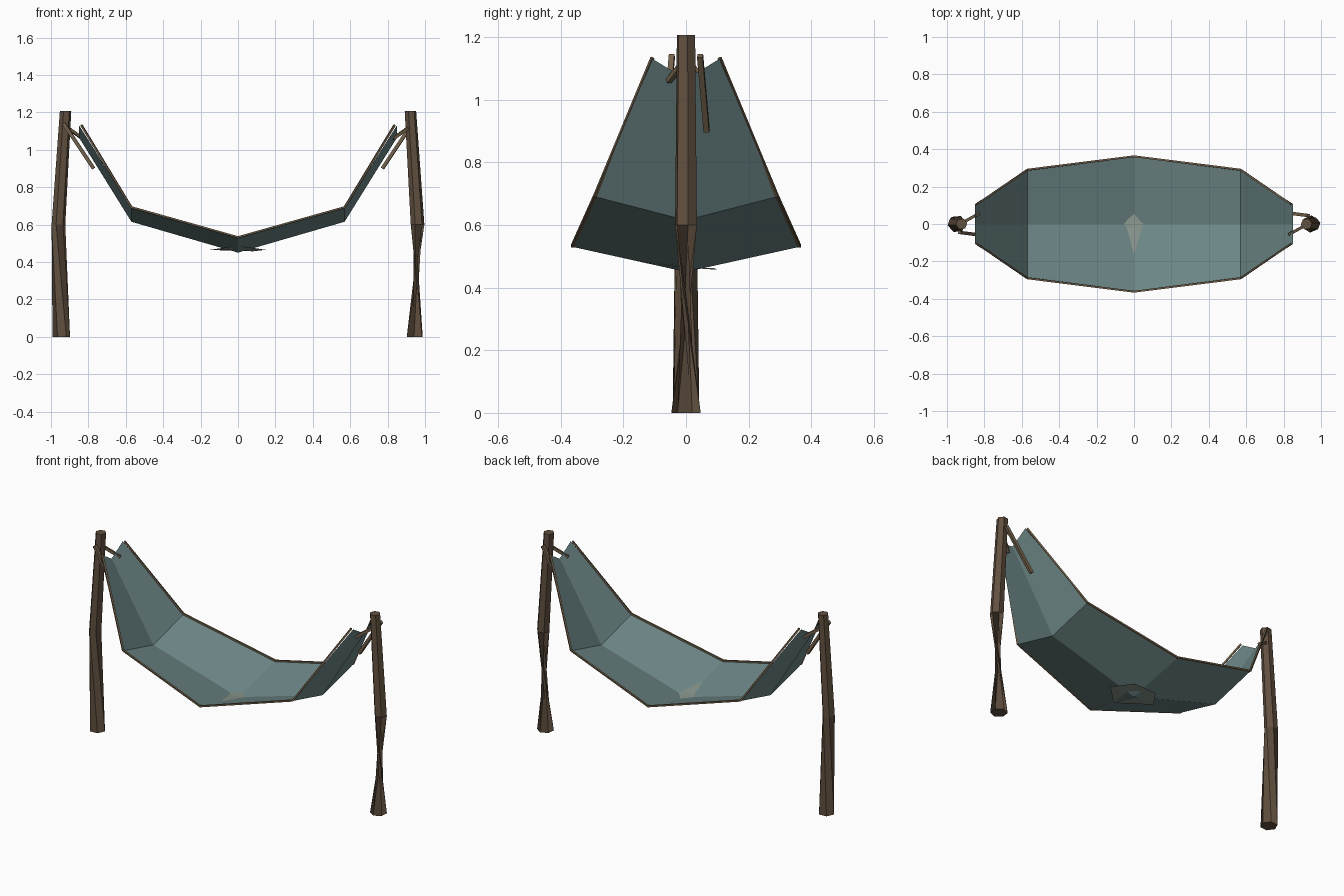
import bpy, bmesh
from math import sin, cos, pi, radians
from mathutils import Vector

if "Cube" in bpy.data.objects:
    bpy.data.objects.remove(bpy.data.objects["Cube"])


def material(name, rgb):
    m = bpy.data.materials.new(name)
    m.diffuse_color = (*rgb, 1)
    m.use_nodes = True
    m.node_tree.nodes["Principled BSDF"].inputs["Base Color"].default_value = m.diffuse_color
    return m


CLOTH = material("teal cloth", (0.16, 0.25, 0.25))
WOOD = material("dark wood", (0.12, 0.08, 0.05))
ROPE = material("rope", (0.17, 0.12, 0.07))
PATCH = material("patch", (0.25, 0.31, 0.27))


def make(name, verts, faces, mat):
    me = bpy.data.meshes.new(name)
    me.from_pydata(verts, [], faces)
    me.materials.append(mat)
    ob = bpy.data.objects.new(name, me)
    bpy.context.collection.objects.link(ob)
    return ob


def skin(name, rings, mat):
    """Closed solid through equal-sized rings of points."""
    n = len(rings[0])
    faces = [(i * n + j, i * n + (j + 1) % n, (i + 1) * n + (j + 1) % n, (i + 1) * n + j)
             for i in range(len(rings) - 1) for j in range(n)]
    last = (len(rings) - 1) * n
    faces += [tuple(reversed(range(n))), tuple(range(last, last + n))]
    return make(name, [p for r in rings for p in r], faces, mat)


def ring(x, z, r, turn):
    return [(x + r * cos(turn + k * pi / 3), r * sin(turn + k * pi / 3), z) for k in range(6)]


def strip(name, path, w, mat):
    """Square bar along a path."""
    pts = [Vector(p) for p in path]
    rings = []
    for i, p in enumerate(pts):
        t = (pts[min(i + 1, len(pts) - 1)] - pts[max(i - 1, 0)]).normalized()
        side = t.cross(Vector((0, 0, 1))).normalized() * w
        up = side.cross(t).normalized() * w
        rings.append([p - side - up, p + side - up, p + side + up, p - side + up])
    return skin(name, rings, mat)


# Sagging cloth: x, edge half-width, edge height, centre height
half = [(0.85, 0.107, 1.13, 1.065), (0.57, 0.29, 0.69, 0.615)]
stations = [(-x, y, e, c) for x, y, e, c in half] + [(0, 0.362, 0.53, 0.45)] + half[::-1]
verts, faces = [], []
for x, y, e, c in stations:
    verts += [(x, -y, e), (x, 0, c), (x, y, e)]
for i in range(4):
    for j in range(2):
        a = i * 3 + j
        faces.append((a, a + 3, a + 4, a + 1))
make("hammock_cloth", verts, faces, CLOTH)

# Hem along both long edges
for s, side in ((-1, "front"), (1, "back")):
    path = []
    for x, y, e, c in stations:
        k = 0.012 if abs(x) > 0.8 else 0
        path.append((x - k * (1 if x > 0 else -1), s * y, e + 0.003))
    strip(side + "_hem", path, 0.005, ROPE)

# Twisted, slightly bent hexagonal posts
for s, side, twist in ((-1, "left", 65), (1, "right", 145)):
    skin(side + "_post", [ring(s * 0.945, 0, 0.047, radians(twist)),
                          ring(s * 0.96, 0.6, 0.037, radians(10)),
                          ring(s * 0.922, 1.206, 0.031, radians(10))], WOOD)

# Ropes from the post tops, turned half round for the opposite end
for s, side in ((-1, "left"), (1, "right")):
    strip(side + "_long_rope", [(s * 0.932, s * 0.045, 1.14), (s * 0.772, s * 0.066, 0.9)], 0.009, ROPE)
    strip(side + "_short_rope", [(s * 0.93, 0, 1.13), (s * 0.83, -s * 0.055, 1.06)], 0.008, ROPE)

# Tilted folded patch sitting in the lowest point of the cloth
make("folded_patch", [(-0.15, -0.02, 0.465), (0, -0.17, 0.487), (0.15, -0.02, 0.465),
                      (0.08, 0.10, 0.457), (-0.08, 0.09, 0.462), (0, -0.02, 0.467)],
     [(0, 1, 5), (1, 2, 5), (2, 3, 5), (3, 4, 5), (4, 0, 5)], PATCH)
